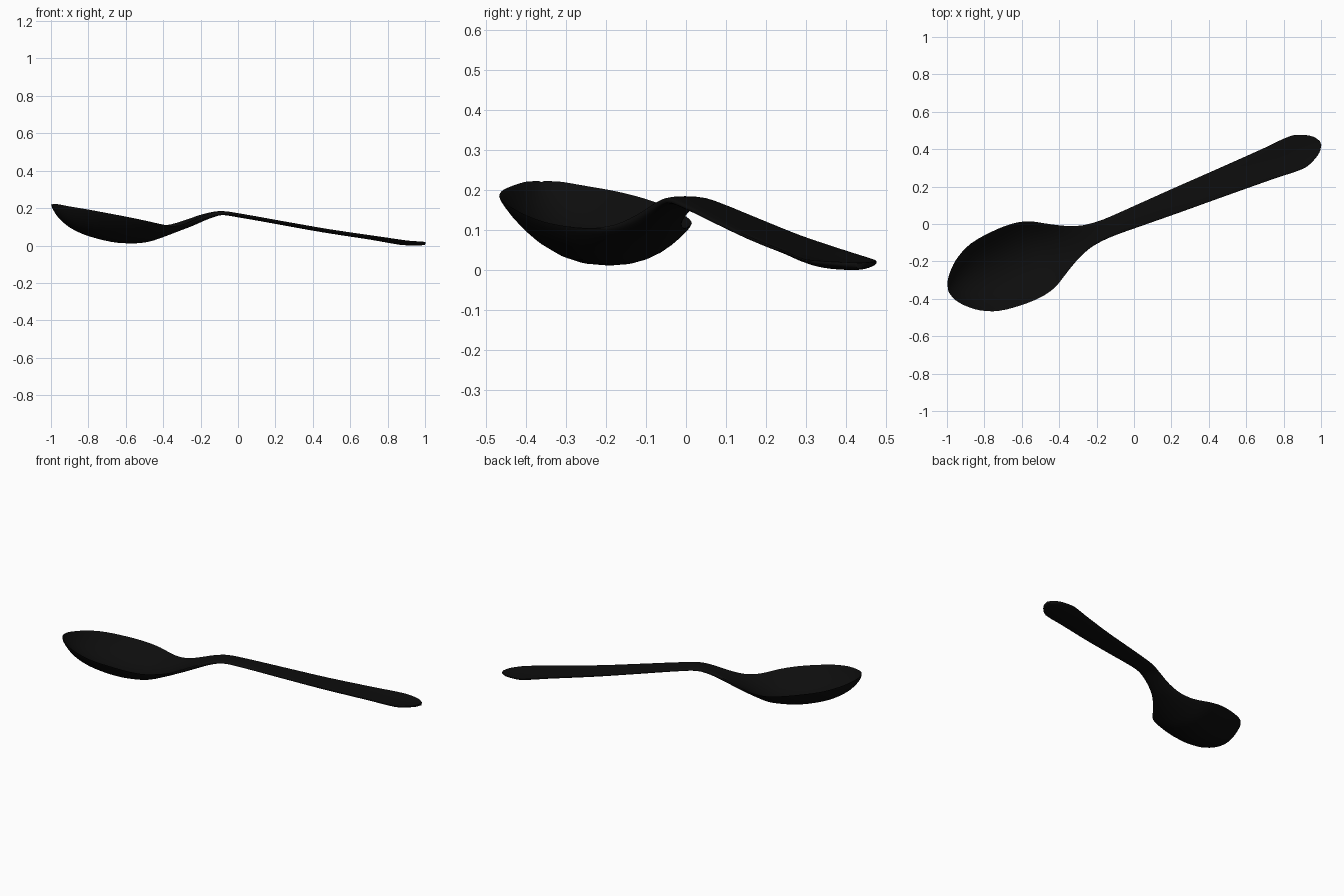
import bpy
import bmesh
import math
from mathutils import Vector

if "Cube" in bpy.data.objects:
    bpy.data.objects.remove(bpy.data.objects["Cube"], do_unlink=True)

# Stations along the spoon: distance, half width, edge height, centre height, thickness
STATIONS = [
    (-1.068, .008, .225, .220, .008),
    (-1.055, .050, .223, .193, .012),
    (-1.01, .107, .212, .142, .013),
    (-.95, .155, .2, .1, .014),
    (-.86, .195, .182, .062, .014),
    (-.73, .212, .158, .03, .014),
    (-.62, .211, .137, .022, .014),
    (-.53, .19, .12, .028, .014),
    (-.43, .133, .107, .06, .018),
    (-.35, .091, .113, .092, .026),
    (-.27, .063, .136, .124, .034),
    (-.18, .052, .164, .158, .03),
    (-.1, .052, .177, .177, .022),
    (0, .056, .167, .165, .02),
    (.24, .066, .128, .125, .018),
    (.5, .075, .086, .082, .018),
    (.78, .086, .048, .042, .018),
    (.94, .094, .027, .016, .018),
    (1.0, .076, .023, .013, .018),
    (1.05, .046, .020, .013, .018),
    (1.075, .012, .019, .014, .014),
]
AXIS = Vector((.928, .371, 0))
SIDE = Vector((-.371, .928, 0))
ORIGIN = Vector((0, .035, 0))
STEPS = 3      # rings per station gap
ACROSS = 16    # points across the width


def smooth_stations(rows):
    """Monotone-safe Hermite interpolation between the stations."""
    def slope(i, k):
        a, b = rows[max(i - 1, 0)], rows[min(i + 1, len(rows) - 1)]
        return (b[k] - a[k]) / (b[0] - a[0])

    result = []
    for i in range(len(rows) - 1):
        p, q = rows[i], rows[i + 1]
        gap = q[0] - p[0]
        for j in range(STEPS):
            t = j / STEPS
            h = t * t * (3 - 2 * t)
            row = [p[0] + gap * t]
            for k in range(1, len(p)):
                row.append(p[k] * (1 - h) + q[k] * h
                           + gap * t * (1 - t) * ((1 - t) * slope(i, k) - t * slope(i + 1, k)))
            result.append(row)
    result.append(list(rows[-1]))
    return result


def section(bm, row):
    """One closed ring: the upper surface, then the lower surface back."""
    s, width, edge, centre, thick = row
    ring = []
    for i in range(2 * ACROSS):
        angle = math.pi * i / ACROSS
        u = math.cos(angle)
        mid = centre + (edge - centre) * abs(u) ** 2.2
        side = math.sin(angle)
        lift = math.copysign(abs(side) ** .6, side) * thick / 2
        if abs(side) < 1e-6:
            lift = 0
        ring.append(bm.verts.new(ORIGIN + AXIS * s + SIDE * (u * width) + Vector((0, 0, mid + lift))))
    return ring


# Spoon body: bowl, neck and handle in one loft
bm = bmesh.new()
rings = [section(bm, row) for row in smooth_stations(STATIONS)]
count = 2 * ACROSS
for a, b in zip(rings, rings[1:]):
    for i in range(count):
        j = (i + 1) % count
        bm.faces.new((a[i], a[j], b[j], b[i]))
bm.faces.new(rings[0])
bm.faces.new(rings[-1])
bmesh.ops.recalc_face_normals(bm, faces=bm.faces)

# Rest the spoon on the ground
lowest = min(v.co.z for v in bm.verts)
bmesh.ops.translate(bm, verts=bm.verts, vec=(0, 0, -lowest))

mesh = bpy.data.meshes.new("spoon")
bm.to_mesh(mesh)
bm.free()
spoon = bpy.data.objects.new("spoon", mesh)
bpy.context.collection.objects.link(spoon)

# Black finish
colour = (.004, .004, .004, 1)
black = bpy.data.materials.new("black")
black.use_nodes = True
black.diffuse_color = colour
black.node_tree.nodes["Principled BSDF"].inputs["Base Color"].default_value = colour
mesh.materials.append(black)

bpy.ops.object.select_all(action="DESELECT")
spoon.select_set(True)
bpy.context.view_layer.objects.active = spoon
bpy.ops.object.shade_smooth_by_angle(angle=math.radians(50))
